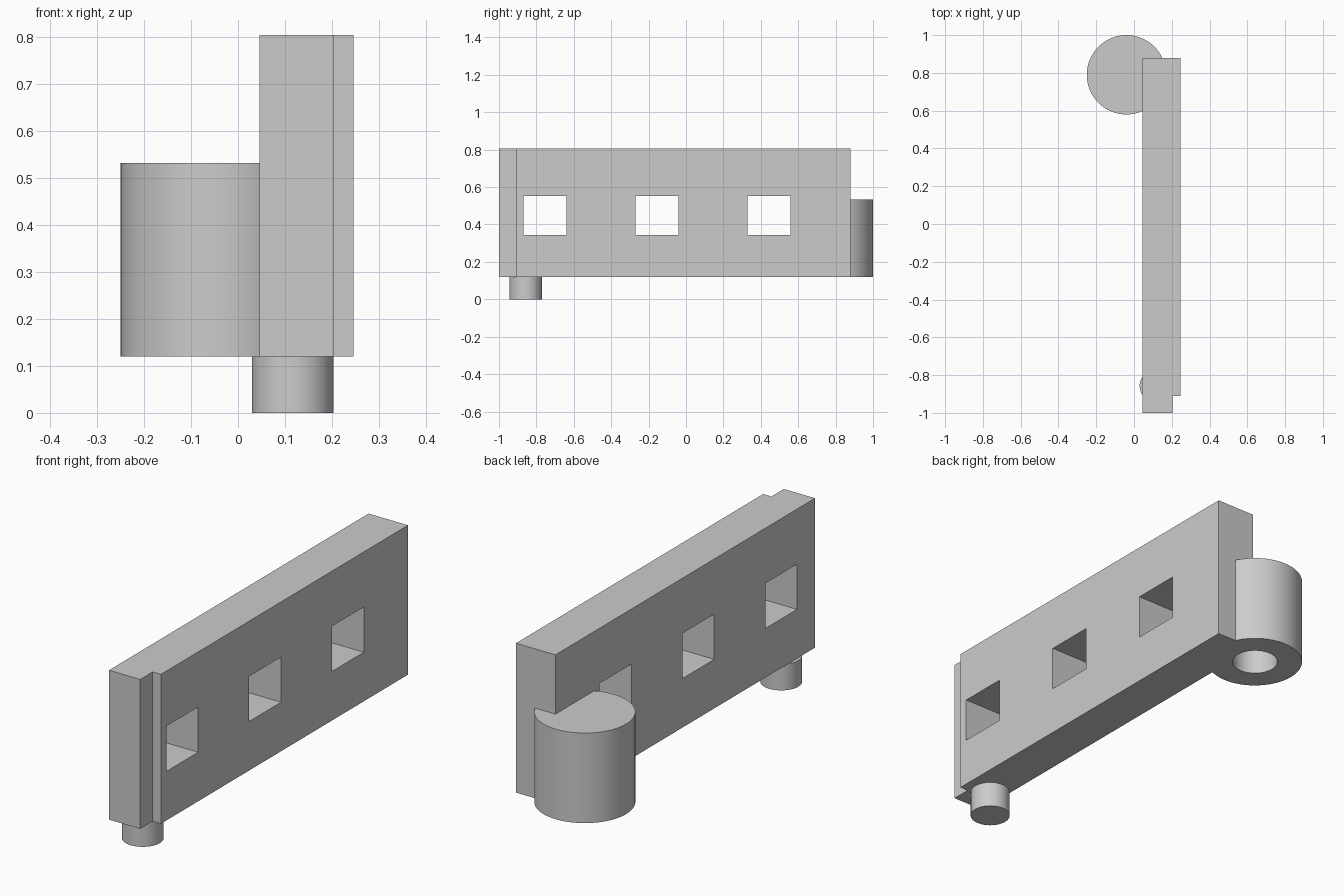
import bpy, bmesh, math

if "Cube" in bpy.data.objects:
    bpy.data.objects.remove(bpy.data.objects["Cube"], do_unlink=True)

# Single flat grey
grey = bpy.data.materials.new("light_grey")
grey.use_nodes = True
grey.diffuse_color = (0.6, 0.6, 0.6, 1)
grey.node_tree.nodes["Principled BSDF"].inputs["Base Color"].default_value = (0.6, 0.6, 0.6, 1)


def prism(name, outline, z0, z1):
    """Extrude a counter-clockwise xy outline from z0 to z1."""
    bm = bmesh.new()
    base = bm.faces.new([bm.verts.new((x, y, z0)) for x, y in outline])
    top = bmesh.ops.extrude_face_region(bm, geom=[base])["geom"]
    moved = [v for v in top if isinstance(v, bmesh.types.BMVert)]
    bmesh.ops.translate(bm, verts=moved, vec=(0, 0, z1 - z0))
    bmesh.ops.recalc_face_normals(bm, faces=bm.faces)
    mesh = bpy.data.meshes.new(name)
    bm.to_mesh(mesh)
    bm.free()
    mesh.materials.append(grey)
    obj = bpy.data.objects.new(name, mesh)
    bpy.context.collection.objects.link(obj)
    return obj


def circle(cx, cy, r, n=64):
    return [(cx + r * math.cos(math.tau * i / n), cy + r * math.sin(math.tau * i / n))
            for i in range(n)]


def rect(x0, x1, y0, y1):
    return [(x0, y0), (x1, y0), (x1, y1), (x0, y1)]


def activate(obj):
    bpy.ops.object.select_all(action="DESELECT")
    obj.select_set(True)
    bpy.context.view_layer.objects.active = obj


def combine(target, other, operation):
    mod = target.modifiers.new(operation.lower(), "BOOLEAN")
    mod.operation, mod.solver, mod.object = operation, "EXACT", other
    activate(target)
    bpy.ops.object.modifier_apply(modifier=mod.name)
    bpy.data.objects.remove(other, do_unlink=True)


FLOOR, TOP = 0.12, 0.805

# Wall panel with a rebated front corner
wall = prism("wall_panel", [(0.046, -1), (0.204, -1), (0.204, -0.91),
                            (0.246, -0.91), (0.246, 0.88), (0.046, 0.88)], FLOOR, TOP)

# Three windows through the panel
for i in range(3):
    y = -0.87 + 0.6 * i
    combine(wall, prism("window_cutter", rect(-0.1, 0.4, y, y + 0.23), 0.345, 0.552), "DIFFERENCE")

# Round hinge post at the back, with a blind socket in its underside
combine(wall, prism("hinge_post", circle(-0.04, 0.79, 0.21), FLOOR, 0.533), "UNION")
combine(wall, prism("socket_cutter", circle(-0.04, 0.79, 0.1), FLOOR - 0.1, FLOOR + 0.15), "DIFFERENCE")

# Peg under the front end
peg = prism("hinge_peg", circle(0.117, -0.857, 0.087), 0, FLOOR)

for obj in (wall, peg):
    activate(obj)
    bpy.ops.object.shade_smooth_by_angle(angle=math.radians(30))
